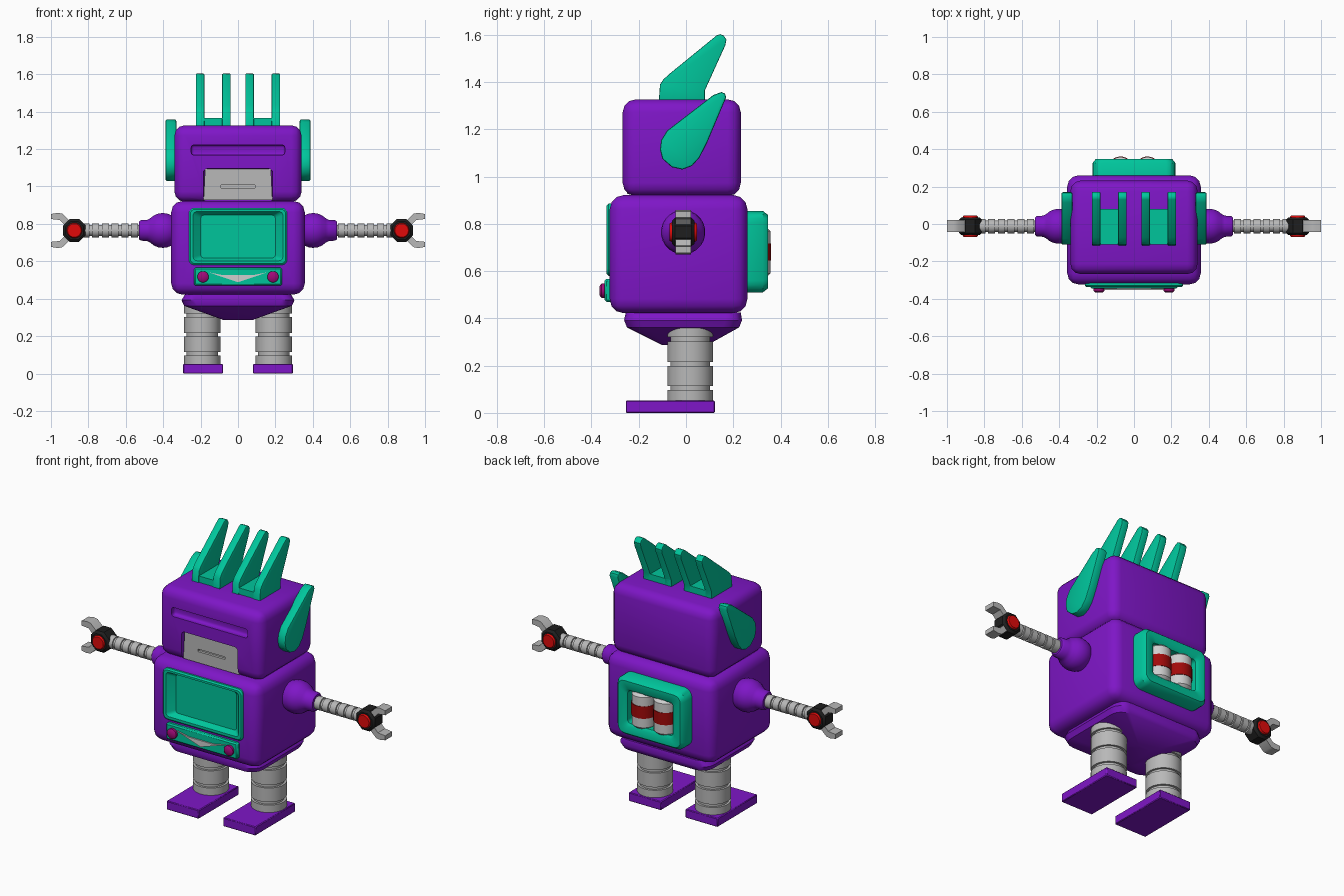
import bpy, bmesh, math
from mathutils import Vector

if "Cube" in bpy.data.objects:
    bpy.data.objects.remove(bpy.data.objects["Cube"])


def material(name, rgb):
    m = bpy.data.materials.new(name)
    m.diffuse_color = (*rgb, 1)
    m.use_nodes = True
    m.node_tree.nodes["Principled BSDF"].inputs["Base Color"].default_value = m.diffuse_color
    return m


PURPLE = material("purple", (0.21, 0.008, 0.57))
TEAL = material("teal", (0.0, 0.56, 0.33))
GREY = material("grey", (0.48, 0.48, 0.48))
LIGHT = material("light_grey", (0.62, 0.62, 0.62))
BLACK = material("black", (0.013, 0.013, 0.013))
RED = material("red", (0.75, 0.003, 0.003))
DARK_RED = material("dark_red", (0.36, 0.003, 0.003))
MAGENTA = material("magenta", (0.36, 0.003, 0.19))

# Maps (u, v, t) to world, with t running along the named axis
AXES = {"x": lambda u, v, t: Vector((t, u, v)),
        "y": lambda u, v, t: Vector((u, t, v)),
        "z": lambda u, v, t: Vector((u, v, t))}


def activate(ob):
    bpy.ops.object.select_all(action="DESELECT")
    ob.select_set(True)
    bpy.context.view_layer.objects.active = ob


def finish(name, bm, *mats):
    bm.normal_update()
    bmesh.ops.recalc_face_normals(bm, faces=bm.faces)
    me = bpy.data.meshes.new(name)
    bm.to_mesh(me)
    bm.free()
    ob = bpy.data.objects.new(name, me)
    bpy.context.collection.objects.link(ob)
    for m in mats:
        me.materials.append(m)
    activate(ob)
    bpy.ops.object.shade_smooth_by_angle(angle=math.radians(40))
    return ob


def box(name, x, y, z, mat, bevel=0, segs=3):
    bm = bmesh.new()
    bmesh.ops.create_cube(bm, size=1)
    spans = [sorted(r) for r in (x, y, z)]
    for v in bm.verts:
        v.co = Vector([(a + b) / 2 + c * (b - a) for (a, b), c in zip(spans, v.co)])
    bm.normal_update()
    if bevel:
        bmesh.ops.bevel(bm, geom=bm.edges[:], offset=bevel, segments=segs, profile=0.5, affect="EDGES")
    return finish(name, bm, mat)


def skin(bm, rings):
    loops = [[bm.verts.new(p) for p in r] for r in rings]
    n = len(loops[0])
    for a, b in zip(loops, loops[1:]):
        for i in range(n):
            bm.faces.new((a[i], a[(i + 1) % n], b[(i + 1) % n], b[i]))
    bm.faces.new(loops[0][::-1])
    return bm.faces.new(loops[-1])


def lathe(name, centre, axis, profile, mat, segs=24):
    """Round part from (position along axis, radius) pairs."""
    bm = bmesh.new()
    angles = [2 * math.pi * (i + 0.5) / segs for i in range(segs)]
    skin(bm, [[Vector(centre) + AXES[axis](r * math.cos(a), r * math.sin(a), t) for a in angles]
              for t, r in profile])
    return finish(name, bm, mat)


def loft(name, axis, rings, mat, cap=None):
    """Rounded rectangles (half width, v0, v1, corner radius, t) joined along an axis."""
    bm = bmesh.new()
    out = []
    for w, v0, v1, r, t in rings:
        ring = []
        for k, (cu, cv) in enumerate(((w - r, v1 - r), (r - w, v1 - r), (r - w, v0 + r), (w - r, v0 + r))):
            for j in range(5):
                a = math.pi / 2 * (k + j / 4)
                ring.append(AXES[axis](cu + r * math.cos(a), cv + r * math.sin(a), t))
        out.append(ring)
    face = skin(bm, out)
    if cap:
        face.material_index = 1
    return finish(name, bm, mat, *([cap] if cap else []))


def prism(name, axis, outline, t0, t1, mat, bevel=0):
    bm = bmesh.new()
    skin(bm, [[AXES[axis](u, v, t) for u, v in outline] for t in (t0, t1)])
    bmesh.ops.recalc_face_normals(bm, faces=bm.faces)
    if bevel:
        rim = [e for f in bm.faces if len(f.verts) == len(outline) for e in f.edges]
        bmesh.ops.bevel(bm, geom=list(set(rim)), offset=bevel, segments=2, profile=0.5, affect="EDGES")
    return finish(name, bm, mat)


def cut(ob, cutter):
    mod = ob.modifiers.new("cut", "BOOLEAN")
    mod.object, mod.operation, mod.solver = cutter, "DIFFERENCE", "EXACT"
    activate(ob)
    bpy.ops.object.modifier_apply(modifier=mod.name)
    bpy.data.objects.remove(cutter)
    bpy.ops.object.shade_smooth_by_angle(angle=math.radians(40))


# Head with visor groove and mouth notch
head = box("head", (-0.34, 0.34), (-0.268, 0.232), (0.918, 1.327), PURPLE, 0.055)
cut(head, box("visor_cutter", (-0.25, 0.25), (-0.40, -0.238), (1.168, 1.222), PURPLE, 0.015))
cut(head, box("mouth_cutter", (-0.185, 0.185), (-0.40, -0.225), (0.85, 1.095), PURPLE, 0.02))
mouth = prism("mouth_plate", "y", [(-0.184, 0.927), (0.184, 0.927), (0.176, 1.094), (-0.176, 1.094)],
              -0.25, -0.22, GREY)
cut(mouth, box("slot_cutter", (-0.09, 0.09), (-0.30, -0.235), (0.993, 1.008), GREY))

# Torso with a hole behind the screen
torso = box("torso", (-0.357, 0.357), (-0.323, 0.26), (0.422, 0.922), PURPLE, 0.06)
cut(torso, box("screen_cutter", (-0.25, 0.25), (-0.40, -0.25), (0.595, 0.87), PURPLE))
loft("screen_frame", "y", [(0.263, 0.58, 0.886, 0.03, -0.30), (0.263, 0.58, 0.886, 0.03, -0.328),
                           (0.255, 0.588, 0.878, 0.025, -0.336), (0.24, 0.603, 0.866, 0.02, -0.336),
                           (0.157, 0.635, 0.826, 0.012, -0.262)], TEAL, BLACK)

# Control panel
box("control_panel", (-0.235, 0.235), (-0.345, -0.30), (0.47, 0.567), TEAL, 0.008, 1)
prism("panel_chevron", "y", [(-0.16, 0.542), (-0.08, 0.526), (0.08, 0.526), (0.16, 0.542), (0, 0.488)],
      -0.353, -0.344, LIGHT)

# Backpack frame
loft("backpack", "y", [(0.222, 0.51, 0.855, 0.05, 0.24), (0.222, 0.51, 0.855, 0.05, 0.325),
                       (0.205, 0.527, 0.838, 0.04, 0.347), (0.165, 0.57, 0.795, 0.025, 0.347),
                       (0.15, 0.585, 0.78, 0.02, 0.335), (0.15, 0.585, 0.78, 0.02, 0.265)], TEAL)

# Pelvis
loft("pelvis", "z", [(0.282, -0.255, 0.232, 0.06, 0.425), (0.302, -0.262, 0.237, 0.07, 0.392),
                     (0.288, -0.25, 0.225, 0.07, 0.362), (0.08, -0.10, 0.09, 0.04, 0.287)], PURPLE)

# Side profiles of ears and crest blades, as (y, z)
EAR = [(-0.015, 1.03), (0.025, 1.045), (0.057, 1.08), (0.09, 1.145), (0.17, 1.335), (0.165, 1.352),
       (0.15, 1.358), (0.115, 1.345), (-0.08, 1.195), (-0.105, 1.155), (-0.11, 1.115), (-0.1, 1.075),
       (-0.06, 1.04)]
BLADE = [(-0.115, 1.32), (-0.11, 1.39), (-0.095, 1.412), (-0.07, 1.435), (0.13, 1.598), (0.145, 1.603),
         (0.16, 1.597), (0.171, 1.58), (0.166, 1.555), (0.08, 1.365), (0.08, 1.32)]

for s, side in ((-1, "left"), (1, "right")):
    prism("ear_" + side, "x", EAR, s * 0.33, s * 0.388, TEAL, 0.008)

    # Crest: two blades on a base
    for i, x in enumerate((0.0625, 0.2025)):
        prism(f"crest_blade_{side}_{i}", "x", BLADE, s * x - 0.0225, s * x + 0.0225, TEAL, 0.004)
    box("crest_base_" + side, (s * 0.05, s * 0.215), (-0.11, 0.08), (1.32, 1.365), TEAL)

    # Panel button and battery
    lathe("button_" + side, (s * 0.187, 0, 0.517), "y",
          [(-0.34, 0.03), (-0.358, 0.03), (-0.366, 0.02)], MAGENTA)
    centre = (s * 0.072, 0.292, 0)
    lathe("battery_" + side, centre, "z", [(0.575, 0.05), (0.59, 0.066), (0.77, 0.066), (0.785, 0.05)], LIGHT)
    lathe("battery_band_" + side, centre, "z", [(0.645, 0.069), (0.717, 0.069)], DARK_RED)

    # Leg with grooves, and foot
    leg = [(0.04, 0.097)]
    for z in (0.105, 0.207, 0.312):
        leg += [(z - 0.009, 0.097), (z - 0.009, 0.084), (z + 0.009, 0.084), (z + 0.009, 0.097)]
    lathe("leg_" + side, (s * 0.191, 0.018, 0), "z", leg + [(0.36, 0.097)], GREY, 32)
    box("foot_" + side, (s * 0.08, s * 0.293), (-0.255, 0.122), (0, 0.052), PURPLE, 0.004, 1)

    # Shoulder ball and cuff
    c = (0, -0.012, 0.765)
    ball = [(0.402 + 0.094 * math.sin(a), 0.094 * math.cos(a))
            for a in [math.radians(d) for d in range(-45, 46, 15)]]
    cuff = [(0.485, 0.057), (0.52, 0.055), (0.53, 0.046)]
    lathe("shoulder_" + side, c, "x", [(s * t, r) for t, r in ball + cuff], PURPLE)

    # Ringed arm
    arm = []
    for i in range(6):
        t = 0.52 + i * 0.052
        arm += [(t, 0.03), (t + 0.014, 0.03), (t + 0.014, 0.038), (t + 0.052, 0.038)]
    lathe("arm_" + side, c, "x", [(s * t, r) for t, r in arm], GREY)

    # Hand hub, red caps and two claws
    hub = (s * 0.875, -0.012, 0.765)
    lathe("hand_" + side, hub, "y", [(-0.048, 0.052), (-0.035, 0.066), (0.035, 0.066), (0.048, 0.052)], BLACK, 8)
    lathe("hand_cap_" + side, hub, "y", [(-0.058, 0.036), (-0.05, 0.041), (0.05, 0.041), (0.058, 0.036)], RED)
    claw = [(0.893, 0.045), (0.94, 0.09), (0.965, 0.094), (1.0, 0.088), (1.0, 0.061), (0.952, 0.056), (0.918, 0.02)]
    for k, end in ((1, "upper"), (-1, "lower")):
        prism(f"claw_{end}_{side}", "y", [(s * x, 0.765 + k * z) for x, z in claw], -0.044, 0.022, GREY)
